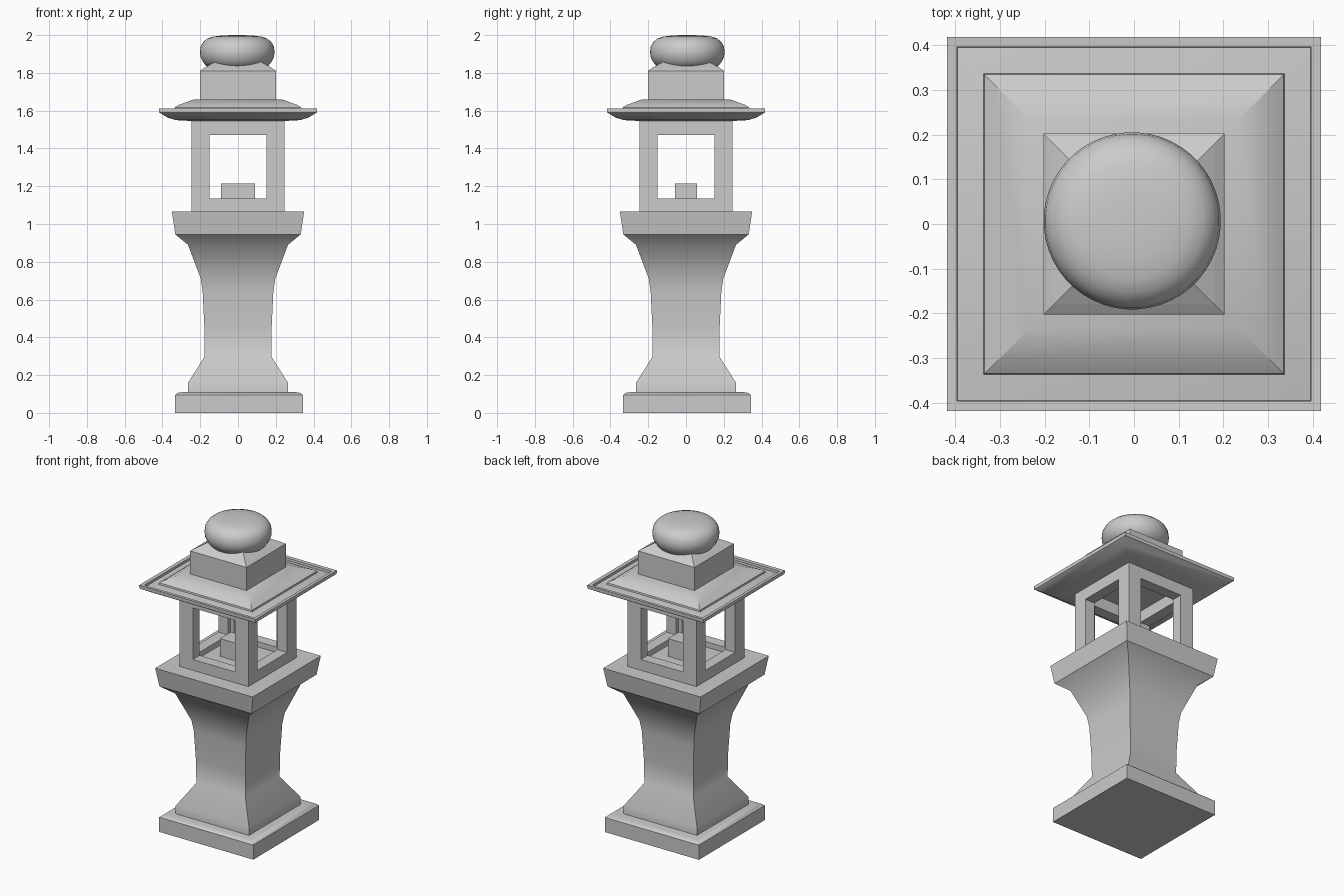
import bpy, bmesh, math

if "Cube" in bpy.data.objects:
    bpy.data.objects.remove(bpy.data.objects["Cube"])


def finish(name, bm, smooth=None):
    bmesh.ops.recalc_face_normals(bm, faces=bm.faces)
    me = bpy.data.meshes.new(name)
    bm.to_mesh(me)
    bm.free()
    ob = bpy.data.objects.new(name, me)
    bpy.context.collection.objects.link(ob)
    if smooth:
        bpy.ops.object.select_all(action='DESELECT')
        ob.select_set(True)
        bpy.context.view_layer.objects.active = ob
        bpy.ops.object.shade_smooth_by_angle(angle=math.radians(smooth))
    return ob


def stacked(name, profile, sides=4, centre=(0, 0), smooth=None):
    """Sweep (half width, z) points round the z axis; 4 sides gives a square."""
    bm = bmesh.new()
    scale = math.sqrt(2) if sides == 4 else 1
    rings = []
    for r, z in profile:
        ring = []
        for i in range(sides):
            a = 2 * math.pi * (i + 0.5) / sides
            ring.append(bm.verts.new((centre[0] + r * scale * math.cos(a),
                                      centre[1] + r * scale * math.sin(a), z)))
        rings.append(ring)
    for lo, hi in zip(rings, rings[1:]):
        for i in range(sides):
            j = (i + 1) % sides
            bm.faces.new((lo[i], lo[j], hi[j], hi[i]))
    bm.faces.new(rings[0][::-1])
    bm.faces.new(rings[-1])
    return finish(name, bm, smooth)


def box(name, hx, hy, z0, z1):
    bm = bmesh.new()
    bmesh.ops.create_cube(bm, size=1)
    for v in bm.verts:
        v.co = (v.co.x * 2 * hx, v.co.y * 2 * hy, z0 + (v.co.z + 0.5) * (z1 - z0))
    return finish(name, bm)


# Plinth and flared pedestal
stacked("plinth", [(0.338, 0), (0.338, 0.095), (0.325, 0.106), (0.30, 0.11)],
        centre=(0.005, 0.005), smooth=40)
stacked("pedestal", [(0.264, 0.10), (0.264, 0.16), (0.176, 0.30), (0.178, 0.45),
                     (0.187, 0.64), (0.197, 0.71), (0.265, 0.89), (0.332, 0.945),
                     (0.35, 1.065)], smooth=40)

# Open lamp chamber with a window in each wall
chamber = box("lamp_chamber", 0.247, 0.247, 1.06, 1.55)
cuts = [box("cavity_cutter", 0.177, 0.177, 1.10, 1.70),
        box("side_window_cutter", 0.5, 0.152, 1.135, 1.47),
        box("front_window_cutter", 0.152, 0.5, 1.135, 1.47)]
for c in cuts:
    c.hide_render = True
    c.hide_viewport = True
    m = chamber.modifiers.new(c.name, 'BOOLEAN')
    m.operation = 'DIFFERENCE'
    m.solver = 'EXACT'
    m.object = c
box("lamp_block", 0.09, 0.057, 1.09, 1.215)

# Roof with raised rim and stepped top
stacked("roof", [(0.24, 1.545), (0.33, 1.55), (0.372, 1.563), (0.417, 1.59),
                 (0.418, 1.612), (0.396, 1.61), (0.395, 1.595), (0.365, 1.602),
                 (0.336, 1.608), (0.334, 1.618), (0.315, 1.63), (0.233, 1.66)], smooth=25)

# Square cap block and rounded finial
stacked("cap_block", [(0.202, 1.655), (0.202, 1.81), (0.18, 1.825), (0.12, 1.86)])
stacked("finial", [(0.13, 1.822), (0.165, 1.837), (0.183, 1.86), (0.195, 1.885),
                   (0.198, 1.91), (0.194, 1.94), (0.181, 1.963), (0.16, 1.981),
                   (0.13, 1.992), (0.08, 1.998), (0.03, 2.0)],
        sides=48, centre=(-0.004, 0.007), smooth=45)
